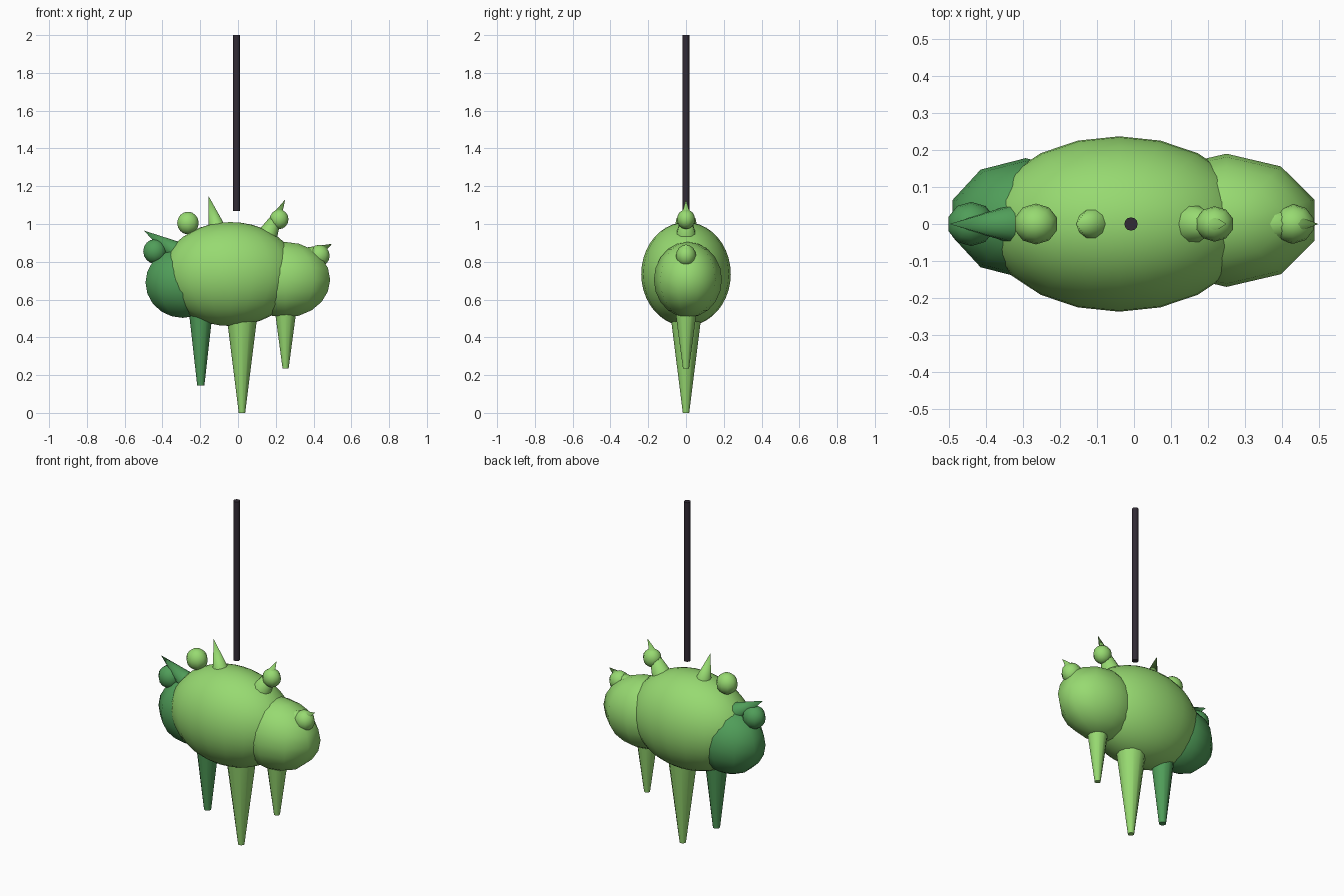
import bpy
import bmesh
from mathutils import Matrix, Vector

cube = bpy.data.objects.get("Cube")
if cube:
    bpy.data.objects.remove(cube, do_unlink=True)


def make_material(name, rgb):
    mat = bpy.data.materials.new(name)
    mat.use_nodes = True
    mat.diffuse_color = (*rgb, 1)
    mat.node_tree.nodes["Principled BSDF"].inputs["Base Color"].default_value = (*rgb, 1)
    return mat


light = make_material("light green", (0.31, 0.70, 0.165))
dark = make_material("dark green", (0.08, 0.34, 0.10))
black = make_material("dark pole", (0.032, 0.024, 0.036))


def finish(name, bm, mat):
    mesh = bpy.data.meshes.new(name)
    bm.to_mesh(mesh)
    bm.free()
    mesh.materials.append(mat)
    obj = bpy.data.objects.new(name, mesh)
    bpy.context.collection.objects.link(obj)
    bpy.ops.object.select_all(action="DESELECT")
    obj.select_set(True)
    bpy.context.view_layer.objects.active = obj
    bpy.ops.object.shade_smooth_by_angle(angle=0.9)


def ellipsoid(name, center, radii, mat, sides, rings):
    bm = bmesh.new()
    bmesh.ops.create_uvsphere(bm, u_segments=sides, v_segments=rings, radius=1)
    bmesh.ops.transform(bm, verts=bm.verts,
                        matrix=Matrix.Translation(center) @ Matrix.Diagonal((*radii, 1)))
    finish(name, bm, mat)


def taper(name, start, end, r_start, r_end, mat, sides=12):
    """Cone or cylinder running from start to end."""
    a, b = Vector(start), Vector(end)
    axis = b - a
    bm = bmesh.new()
    bmesh.ops.create_cone(bm, cap_ends=True, segments=sides, radius1=r_start,
                          radius2=r_end, depth=axis.length)
    turn = axis.to_track_quat("Z", "Y").to_matrix().to_4x4()
    bmesh.ops.transform(bm, verts=bm.verts, matrix=Matrix.Translation((a + b) / 2) @ turn)
    finish(name, bm, mat)


# Body and its two end lobes
ellipsoid("body", (-0.04, 0, 0.735), (0.36, 0.237, 0.275), light, 20, 20)
ellipsoid("left_lobe", (0.25, 0.01, 0.705), (0.25, 0.18, 0.2), light, 10, 10)
ellipsoid("right_lobe", (-0.293, 0.015, 0.69), (0.207, 0.163, 0.187), dark, 10, 10)

# Tapered legs: name, x, foot height, top height, foot radius, top radius
for name, x, z0, z1, r0, r1, mat in [
        ("middle_leg", 0.021, 0, 0.55, 0.017, 0.086, light),
        ("left_leg", 0.252, 0.235, 0.58, 0.016, 0.062, light),
        ("right_leg", -0.197, 0.145, 0.58, 0.019, 0.068, dark)]:
    taper(name, (x, 0, z1), (x, 0, z0), r1, r0, mat)

# Knobs along the back: name, x, z, radius
for name, x, z, r, mat in [
        ("back_knob", -0.265, 1.005, 0.06, light),
        ("shoulder_knob", 0.218, 1.025, 0.052, light),
        ("left_knob", 0.43, 0.832, 0.058, light),
        ("right_knob", -0.44, 0.855, 0.065, dark)]:
    ellipsoid(name, (x, 0, z), (r, r * 0.92, r), mat, 10, 8)

# Spikes: name, base x and z, tip x and z, base radius
for name, x0, z0, x1, z1, r, mat in [
        ("back_spike", -0.11, 0.975, -0.157, 1.15, 0.046, light),
        ("shoulder_spike", 0.153, 0.935, 0.25, 1.13, 0.056, light),
        ("left_spike", 0.375, 0.83, 0.498, 0.895, 0.05, light),
        ("right_spike", -0.325, 0.855, -0.498, 0.965, 0.054, dark)]:
    taper(name, (x0, 0, z0), (x1, 0, z1), r, 0, mat, 10)

# Pole above the body
taper("pole", (-0.008, 0, 1.07), (-0.008, 0, 2), 0.018, 0.018, black, 12)
